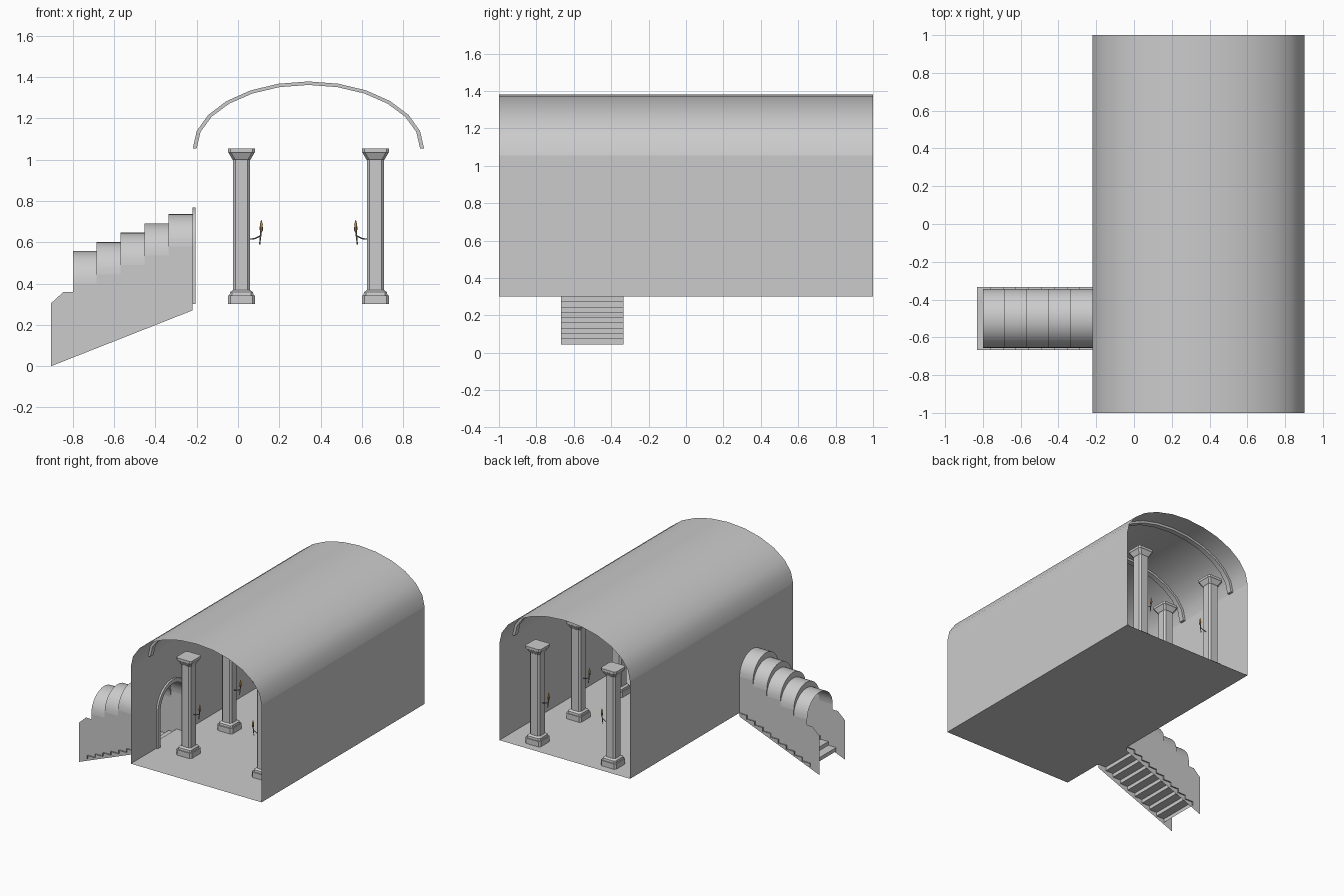
import bpy, bmesh, math
from mathutils import Vector

if "Cube" in bpy.data.objects:
    bpy.data.objects.remove(bpy.data.objects["Cube"])

CX, RX, RZ = 0.341, 0.561, 0.325      # vault centre and radii
FLOOR, SPRING = 0.30, 1.055
DY, R = -0.5, 0.157                   # doorway centre and tunnel radius


def make(name, verts, faces, smooth=None, mat=None):
    me = bpy.data.meshes.new(name)
    me.from_pydata([tuple(v) for v in verts], [], faces)
    bm = bmesh.new()
    bm.from_mesh(me)
    bmesh.ops.remove_doubles(bm, verts=bm.verts, dist=1e-5)
    bmesh.ops.recalc_face_normals(bm, faces=bm.faces)
    bm.to_mesh(me)
    bm.free()
    ob = bpy.data.objects.new(name, me)
    bpy.context.collection.objects.link(ob)
    if mat:
        me.materials.append(mat)
    if smooth:
        bpy.ops.object.select_all(action='DESELECT')
        ob.select_set(True)
        bpy.context.view_layer.objects.active = ob
        bpy.ops.object.shade_smooth_by_angle(angle=math.radians(smooth))
    return ob


def loft(name, rings, closed=False, caps=False, loop=False, **kw):
    n, m = len(rings[0]), len(rings)
    verts = [v for r in rings for v in r]
    faces = []
    for i in range(m if loop else m - 1):
        for j in range(n if closed else n - 1):
            a, b, k = i * n, ((i + 1) % m) * n, (j + 1) % n
            faces.append((a + j, a + k, b + k, b + j))
    if caps:
        faces += [tuple(range(n))[::-1], tuple(range((m - 1) * n, m * n))]
    return make(name, verts, faces, **kw)


def material(name, color):
    m = bpy.data.materials.new(name)
    m.diffuse_color = (*color, 1)
    m.use_nodes = True
    m.node_tree.nodes["Principled BSDF"].inputs["Base Color"].default_value = m.diffuse_color
    return m


def arc(n=12):
    return [(math.cos(math.pi * i / n), math.sin(math.pi * i / n)) for i in range(n + 1)]


# hall: barrel vault, plain wall, floor
vault = [(CX + RX * c, SPRING + RZ * s) for c, s in arc()]
right, left = CX + RX, CX - RX
loft("vault_roof", [[(x, y, z) for x, z in vault] for y in (-1, 1)], smooth=40)
make("right_wall", [(right, -1, FLOOR), (right, 1, FLOOR), (right, 1, SPRING), (right, -1, SPRING)], [(0, 1, 2, 3)])
make("floor", [(left, -1, FLOOR), (right, -1, FLOOR), (right, 1, FLOOR), (left, 1, FLOOR)], [(0, 1, 2, 3)])

# left wall with arched doorway
DSPR = 0.58
door = [(DY - R, FLOOR)] + [(DY - R * c, DSPR + R * s) for c, s in arc()] + [(DY + R, FLOOR)]
outline = [(-1, FLOOR)] + door + [(1, FLOOR), (1, SPRING), (-1, SPRING)]
make("left_wall", [(left, y, z) for y, z in outline], [tuple(range(len(outline)))])


# door surround
def door_path(r):
    return [(DY - r, FLOOR)] + [(DY - r * c, DSPR + r * s) for c, s in arc()] + [(DY + r, FLOOR)]


rings = []
for (y0, z0), (y1, z1) in zip(door_path(R), door_path(0.188)):
    rings.append([(left, y0, z0), (left + .014, y0, z0), (left + .014, y1, z1), (left, y1, z1)])
loft("door_surround", rings, closed=True, caps=True, smooth=35)

# vault ribs
for k in range(4):
    y = -0.77 + 0.53 * k
    rings = []
    for c, s in arc():
        o = (CX + (RX - .001) * c, SPRING + (RZ - .001) * s)
        i = (CX + (RX - .02) * c, SPRING + (RZ - .018) * s)
        rings.append([(p[0], y + d, p[1]) for p, d in ((o, -.02), (i, -.02), (i, .02), (o, .02))])
    loft("vault_rib", rings, closed=True, caps=True, smooth=35)


# columns: chamfered square sections (height, half width)
def section(cx, cy, z, h):
    c = h * 0.3 if h < .05 else h * 0.2
    pts = [(h, c - h), (h, h - c), (h - c, h), (c - h, h), (-h, h - c), (-h, c - h), (c - h, -h), (h - c, -h)]
    return [(cx + x, cy + y, z) for x, y in pts]


profile = [(.30, .066), (.342, .066), (.342, .058), (.358, .056), (.368, .042),
           (1.0, .042), (1.003, .046), (1.033, .062), (1.036, .066), (1.055, .066)]
iron = material("iron", (0.2, 0.2, 0.2))
wood = material("wood", (0.4, 0.24, 0.1))
fire = material("fire", (0.9, 0.45, 0.08))


def rod(name, pts, mat):
    # six-sided round bar through (position, radius) points
    d = (Vector(pts[-1][0]) - Vector(pts[0][0])).normalized()
    u = d.cross(Vector((0, 1, 0))).normalized()
    v = d.cross(u)
    rings = [[Vector(p) + r * (u * math.cos(a * math.pi / 3) + v * math.sin(a * math.pi / 3))
              for a in range(6)] for p, r in pts]
    loft(name, rings, closed=True, caps=True, mat=mat, smooth=40)


for k in range(4):
    y = -0.63 + 0.5 * k
    for cx, s in ((0.017, 1), (0.666, -1)):
        loft("column", [section(cx, y, z, h) for z, h in profile], closed=True, caps=True)
        # torch facing the nave
        t = lambda x, z: (cx + s * x, y, z)
        rod("torch_bracket", [(t(.042, .615), .003), (t(.065, .618), .003), (t(.093, .632), .003)], iron)
        rod("torch_handle", [(t(.088, .59), .003), (t(.095, .655), .004)], iron)
        rod("torch_cup", [(t(.095, .65), .004), (t(.096, .66), .008), (t(.096, .675), .009)], wood)
        rod("torch_flame", [(t(.096, .675), .006), (t(.096, .688), .007), (t(.096, .708), .001)], fire)

# stepped tunnel roof over the stairs
xs = [-.80, -.685, -.57, -.453, -.336, left]
springs = [.40 + .045 * i for i in range(5)]
rings = []
for i, z in enumerate(springs):
    for x in xs[i:i + 2]:
        rings.append([(x, DY - R * c, z + R * s) for c, s in arc(16)])
loft("tunnel_roof", rings, smooth=40)

# tunnel side walls
side = [(-.905, 0), (left, .27)]
for i in reversed(range(5)):
    side += [(xs[i + 1], springs[i]), (xs[i], springs[i])]
side += [(-.80, .36), (-.845, .36), (-.905, .305)]
for y in (DY - R, DY + R):
    make("tunnel_wall", [(x, y, z) for x, z in side], [tuple(range(len(side)))])

# stairs: folded sheet of risers and treads
N, rise, run = 9, .255 / 9, (left + .83) / 9
steps = [(-.83, .045)]
for i in range(N):
    z = .045 + rise * (i + 1)
    steps += [(-.83 + run * i, z), (-.83 + run * (i + 1), z)]
loft("stairs", [[(x, DY + d, z) for x, z in steps] for d in (-.167, .167)])
